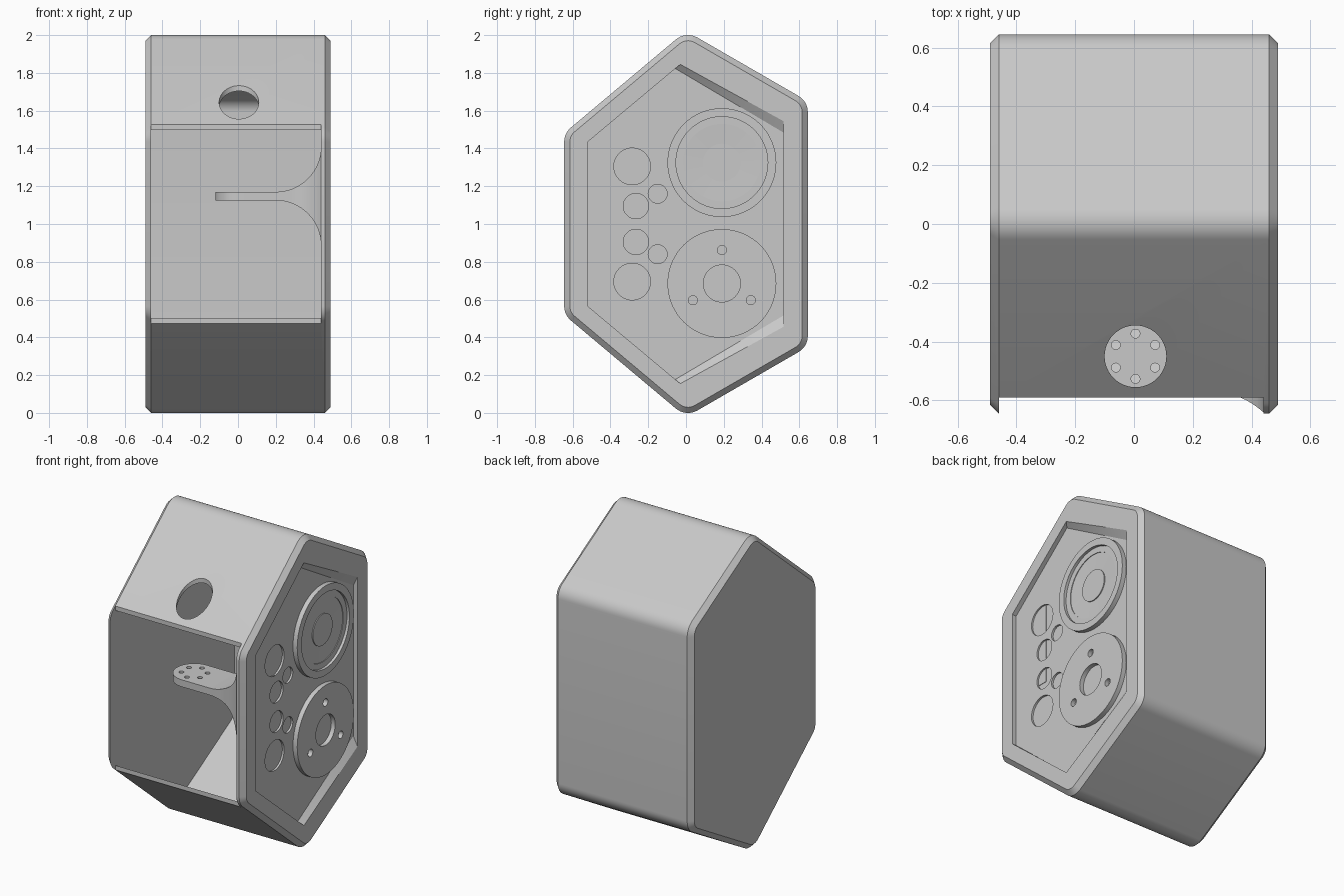
import bpy, bmesh, math
from mathutils import Vector

cube = bpy.data.objects.get("Cube")
if cube:
    bpy.data.objects.remove(cube, do_unlink=True)

grey = bpy.data.materials.new("light_grey")
grey.use_nodes = True
grey.diffuse_color = (0.58, 0.58, 0.58, 1)
grey.node_tree.nodes["Principled BSDF"].inputs["Base Color"].default_value = (0.58, 0.58, 0.58, 1)


def make_object(name, bm):
    bmesh.ops.recalc_face_normals(bm, faces=bm.faces)
    mesh = bpy.data.meshes.new(name)
    bm.to_mesh(mesh)
    bm.free()
    obj = bpy.data.objects.new(name, mesh)
    bpy.context.collection.objects.link(obj)
    mesh.materials.append(grey)
    return obj


def loft(name, rings, triangles=False):
    """Skin equal-length rings of 3D points and cap both ends."""
    bm = bmesh.new()
    loops = [[bm.verts.new(p) for p in ring] for ring in rings]
    n = len(loops[0])
    for a, b in zip(loops, loops[1:]):
        for i in range(n):
            j = (i + 1) % n
            bm.faces.new((a[i], a[j], b[j], b[i]))
    bm.faces.new(loops[0])
    bm.faces.new(loops[-1])
    if triangles:
        bmesh.ops.triangulate(bm, faces=bm.faces)
    return make_object(name, bm)


def at_x(x, points):
    return [(x, y, z) for y, z in points]


def circle(u, v, r, n=48):
    return [(u + r * math.cos(math.tau * i / n), v + r * math.sin(math.tau * i / n)) for i in range(n)]


def cylinder_x(name, y, z, r, x0, x1):
    ring = circle(y, z, r)
    return loft(name, [at_x(x0, ring), at_x(x1, ring)])


def cylinder_z(name, x, y, r, z0, z1):
    ring = circle(x, y, r)
    return loft(name, [[(u, v, z) for u, v in ring] for z in (z0, z1)])


def lathe(name, y, z, profile, n=72):
    """Turn (radius, x) points about an axis along x."""
    return loft(name, [at_x(x, circle(y, z, r, n)) for r, x in profile])


def boolean(target, cutter, operation="DIFFERENCE"):
    mod = target.modifiers.new("cut", "BOOLEAN")
    mod.operation, mod.solver, mod.object = operation, "EXACT", cutter
    bpy.context.view_layer.objects.active = target
    bpy.ops.object.modifier_apply(modifier=mod.name)
    bpy.data.objects.remove(cutter, do_unlink=True)


def smooth(obj):
    bpy.ops.object.select_all(action="DESELECT")
    obj.select_set(True)
    bpy.context.view_layer.objects.active = obj
    bpy.ops.object.shade_smooth_by_angle(angle=math.radians(25))


# Hexagonal side outline with rounded corners, inset by a given distance
def outline(inset, radius, steps=8):
    half, apex = 0.645, 1.022
    front_slope, back_slope = math.tan(math.radians(40)), math.tan(math.radians(30))
    top = [(-half, apex - half * front_slope), (0, apex), (half, apex - half * back_slope)]
    corners = [Vector(p) for p in top] + [Vector((y, -z)) for y, z in reversed(top)]
    points = []
    for i, c in enumerate(corners):
        a = (corners[i - 1] - c).normalized()
        b = (corners[(i + 1) % 6] - c).normalized()
        half_angle = a.angle(b) / 2
        middle = (a + b).normalized()
        c = c + middle * inset / math.sin(half_angle)
        centre = c + middle * radius / math.sin(half_angle)
        sweep = math.pi / 2 - half_angle
        base = math.atan2(-middle.y, -middle.x)
        for s in range(steps + 1):
            t = base + sweep * (1 - 2 * s / steps)
            points.append((centre.x + radius * math.cos(t), 1 + centre.y + radius * math.sin(t)))
    return points


# Housing: chamfered prism, hollowed and open at the front
housing = loft("housing", [at_x(-0.49, outline(0.03, 0.07)), at_x(-0.46, outline(0, 0.1)),
                           at_x(0.46, outline(0, 0.1)), at_x(0.49, outline(0.03, 0.07))])
cavity = outline(0.022, 0.078)
boolean(housing, loft("cavity", [at_x(-0.46, cavity), at_x(0.44, cavity)]))
opening = [(-0.8, 0.2), (-0.59, 0.2), (-0.59, 1.8), (-0.8, 1.8)]
boolean(housing, loft("opening", [at_x(-0.46, opening), at_x(0.44, opening)]))
boolean(housing, cylinder_z("top_hole", 0.005, -0.45, 0.105, 1.45, 1.9))


# Side pocket with slanted walls along the back slopes
def pocket(apex_y, apex_z, back_z):
    upper = [(-0.52, 1.435), (apex_y, apex_z), (0.515, back_z)]
    return upper + [(y, 2 - z) for y, z in reversed(upper)]


rim, floor = pocket(-0.03, 1.845, 1.545), pocket(-0.06, 1.825, 1.485)
boolean(housing, loft("pocket", [at_x(0.46, floor), at_x(0.49, rim), at_x(0.55, rim)], True))

# Small round recesses, mirrored about mid height
for y, z, r in [(-0.285, 0.305, 0.097), (-0.265, 0.095, 0.067), (-0.15, 0.16, 0.05)]:
    for side in (1, -1):
        boolean(housing, cylinder_x("recess", y, 1 + side * z, r, 0.447, 0.52))
smooth(housing)

# Upper driver: raised ring around a stepped cone
driver = lathe("upper_driver", 0.19, 1.325, [
    (0.288, 0.45), (0.288, 0.49), (0.243, 0.49), (0.243, 0.472), (0.205, 0.472),
    (0.205, 0.468), (0.1, 0.464), (0.1, 0.47)])
smooth(driver)

# Lower plate: disc with a centre hole and three bolt holes
plate = lathe("lower_plate", 0.19, 0.685, [
    (0.288, 0.45), (0.288, 0.49), (0.098, 0.49), (0.098, 0.462)])
for k in range(3):
    a = math.pi / 2 + k * math.tau / 3
    boolean(plate, cylinder_x("bolt_hole", 0.19 + 0.177 * math.cos(a),
                              0.685 + 0.177 * math.sin(a), 0.024, 0.462, 0.52))
smooth(plate)

# Bracket: filleted arm profile intersected with a rounded plan shape
arc = [(0.2 + 0.24 * math.sin(t), 0.0225 + 0.24 * (1 - math.cos(t)))
       for t in [i * math.pi / 32 for i in range(17)]]
half_profile = [(-0.2, 0.0225)] + arc + [(0.45, 0.2625)]
profile = half_profile + [(x, -z) for x, z in reversed(half_profile)]
bracket = loft("bracket", [[(x, y, 1.1475 + z) for x, z in profile] for y in (-0.8, -0.1)])

tip = [(-0.12 * math.sin(t), 0.125 * math.cos(t)) for t in [i * math.pi / 24 for i in range(25)]]
flare = [(0.29 + 0.15 * i / 8, 0.125 + 0.065 * (i / 8) ** 2) for i in range(9)] + [(0.45, 0.19)]
plan = tip + [(x, -y) for x, y in flare] + flare[::-1]
boolean(bracket, loft("plan", [[(x, y - 0.45, z) for x, y in plan] for z in (0.7, 1.6)]), "INTERSECT")
for k in range(6):
    a = math.pi / 2 + k * math.pi / 3
    boolean(bracket, cylinder_z("screw_hole", 0.005 + 0.077 * math.cos(a),
                                -0.45 + 0.077 * math.sin(a), 0.015, 1, 1.3))
smooth(bracket)
